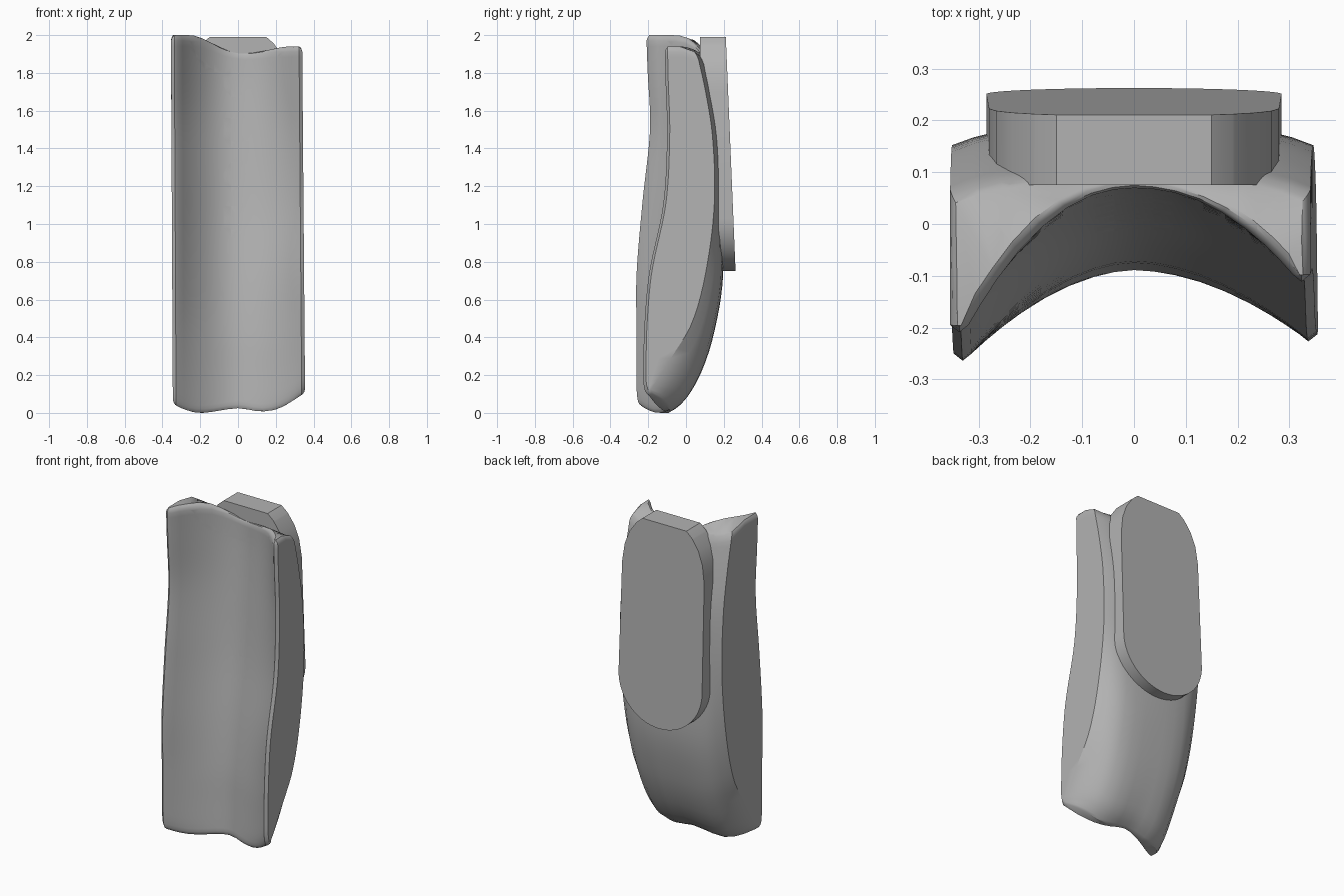
import bpy, bmesh, math
from mathutils import Vector

cube = bpy.data.objects.get("Cube")
if cube:
    bpy.data.objects.remove(cube)

grey = bpy.data.materials.new("plain grey")
grey.use_nodes = True
grey.diffuse_color = (0.45, 0.45, 0.45, 1)
grey.node_tree.nodes["Principled BSDF"].inputs["Base Color"].default_value = grey.diffuse_color


def make_object(name, bm):
    bmesh.ops.recalc_face_normals(bm, faces=bm.faces)
    mesh = bpy.data.meshes.new(name)
    bm.to_mesh(mesh)
    bm.free()
    mesh.materials.append(grey)
    obj = bpy.data.objects.new(name, mesh)
    bpy.context.collection.objects.link(obj)
    return obj


def activate(obj):
    bpy.ops.object.select_all(action='DESELECT')
    obj.select_set(True)
    bpy.context.view_layer.objects.active = obj


def curve_at(rows, t):
    """Smooth interpolation through rows of (t, values...)."""
    k = 0
    while k < len(rows) - 2 and t > rows[k + 1][0]:
        k += 1

    def slope(i, c):
        a, b = rows[max(i - 1, 0)], rows[min(i + 1, len(rows) - 1)]
        return (b[c] - a[c]) / (b[0] - a[0])

    a, b = rows[k], rows[k + 1]
    h = b[0] - a[0]
    u = (t - a[0]) / h
    return [a[c] * (1 + 2 * u) * (1 - u) ** 2 + b[c] * u * u * (3 - 2 * u)
            + h * (slope(k, c) * u * (1 - u) ** 2 - slope(k + 1, c) * u * u * (1 - u))
            for c in range(1, len(a))]


# Height, right lip, left lip, channel floor, side ridge, back
SECTIONS = [
    (0.0, -.25, -.21, -.09, -.20, -.07),
    (.06, -.26, -.225, -.087, -.16, 0.0),
    (0.2, -.262, -.225, -.08, -.08, .08),
    (0.4, -.262, -.22, -.07, .03, .145),
    (0.7, -.262, -.195, -.04, .105, .195),
    (1.1, -.23, -.12, .01, .15, .19),
    (1.5, -.19, -.10, .045, .14, .18),
    (1.8, -.203, -.108, .065, .10, .14),
    (2.0, -.21, -.112, .07, .06, .10),
]
# Lower rim height across the width
BOTTOM = [(-.36, .06), (-.3, .025), (-.2, .0), (0, .025), (.12, .008), (.22, .025), (.36, .11)]
INNER = [0, .12, .25, .4, .55, .7, .82, .92, 1]
OUTER = [(0, 1), (.2, .99), (.4, .95), (.6, .87), (.75, .72), (.88, .42), (1, 0)]


def section(z, pull):
    """Inner and outer point rows plus the two lip points at one level."""
    t = z / 2
    lip_r, lip_l, floor, ridge, back = curve_at(SECTIONS, z)
    halves = []
    for side, lip in ((-1, lip_r), (1, lip_l)):
        width = .355 - (.01 * (1 - t) if side < 0 else .015 * t)
        edge = lip + .014
        inner = [Vector((side * width * .9 * s, floor + (edge - floor) * s ** (1.75 + .4 * t), 0))
                 for s in INNER]
        r = max(ridge, lip + .03)
        outer = [Vector((side * width * f, r + (back - r) * g, 0)) for f, g in OUTER]
        outer += [Vector((side * width, r + (edge - r) * f, 0)) for f in (.5, 1)]
        tip = Vector((side * width * .95, lip + pull, 0))
        for i, (a, b) in enumerate(zip(inner, outer)):
            d = b - a
            step = d * min(pull / max(d.length, .001), .4)
            inner[i], outer[i] = a + step, b - step
        halves.append((inner, outer, tip))
    (ia, oa, ta), (ib, ob, tb) = halves
    inner, outer = ia[:0:-1] + ib, oa[:0:-1] + ob
    ring = [ta] + inner + [tb] + outer[::-1]
    for p in ring:
        low = curve_at(BOTTOM, p.x)[0]
        high = 1.97 - .03 * max(-1, min(1, p.x / .25))
        drop = 5 * max(0, p.y + .03) ** 2 * t ** 8
        p.z = low + t * (high - low) - drop
    return ring


# Curved trough-shaped shell lofted through the sections
bm = bmesh.new()
levels = [(0, .012), (.008, .004), (.02, 0), (.04, 0), (.07, 0), (.1, 0), (.15, 0)]
levels += [(.2 + .06 * i, 0) for i in range(30)]
levels += [(1.97, 0), (1.985, .005), (1.995, .013), (2.0, .022)]
rings = [[bm.verts.new(p) for p in section(z, pull)] for z, pull in levels]
count = len(rings[0])
for a, b in zip(rings, rings[1:]):
    for i in range(count):
        j = (i + 1) % count
        bm.faces.new((a[i], a[j], b[j], b[i]))
n = count // 2
for ring in (rings[0], rings[-1]):
    for i in range(n):
        quad = [ring[i], ring[i + 1], ring[(count - i - 1) % count], ring[(count - i) % count]]
        bm.faces.new(list(dict.fromkeys(quad)))
shell = make_object("shell", bm)

# Flat mounting pad on the back, with rounded lower end
half = [(.15, 1.99), (.19, 1.955), (.235, 1.89), (.265, 1.81), (.28, 1.7)]
half += [(.285 * math.cos(a), 1.03 - .28 * math.sin(a))
         for a in (math.pi / 2 * i / 16 for i in range(17))]
outline = half + [(-x, z) for x, z in half[-2::-1]]
bm = bmesh.new()
front = [bm.verts.new((x, .075, z)) for x, z in outline]
rear = [bm.verts.new((x, .212 + .05 * (1.96 - z) / 1.2, z)) for x, z in outline]
bm.faces.new(front)
bm.faces.new(rear[::-1])
for i in range(len(outline)):
    j = (i + 1) % len(outline)
    bm.faces.new((front[i], front[j], rear[j], rear[i]))
pad = make_object("mounting_pad", bm)


def cut_round(obj, z, radius):
    """Cut a round opening from front to back."""
    cutter_bm = bmesh.new()
    bmesh.ops.create_cone(cutter_bm, cap_ends=True, segments=64,
                          radius1=radius, radius2=radius, depth=1.2)
    for v in cutter_bm.verts:
        v.co = (v.co.x, v.co.z, v.co.y + z)
    cutter = make_object("cutter", cutter_bm)
    cutter.hide_render = True
    mod = obj.modifiers.new("cut", 'BOOLEAN')
    mod.operation = 'DIFFERENCE'
    mod.solver = 'EXACT'
    mod.object = cutter
    activate(obj)
    bpy.ops.object.modifier_apply(modifier=mod.name)
    bpy.data.objects.remove(cutter)


# Top notch and the row of holes
for obj, notch_z, notch_radius in ((shell, 2.04, .26), (pad, 2.05, .22)):
    cut_round(obj, notch_z, notch_radius)
    for hole_z in (1.74, 1.5, 1.26, 1.03):
        cut_round(obj, hole_z, .07)
    activate(obj)
    bpy.ops.object.shade_smooth_by_angle(angle=math.radians(32))
